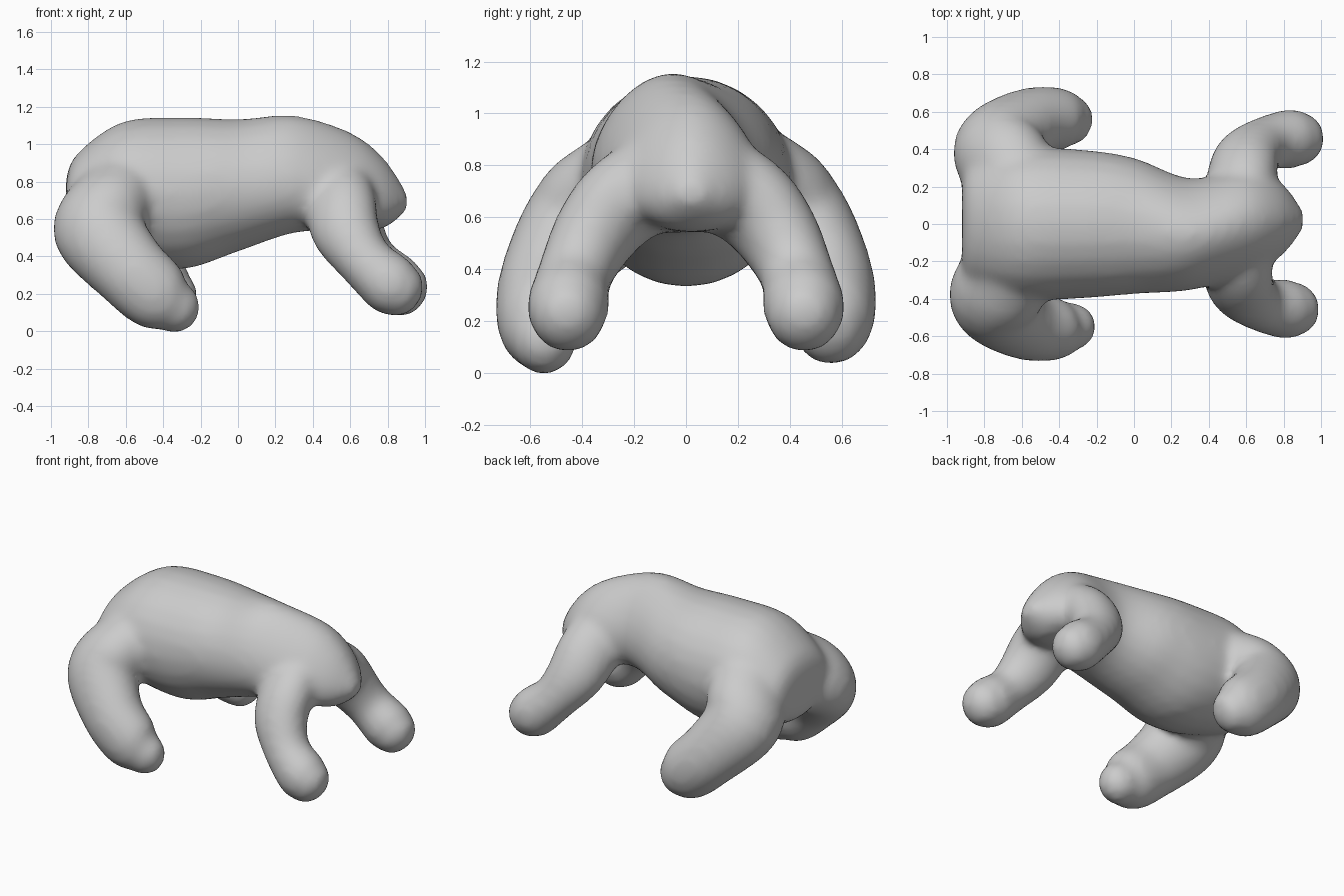
import bpy, bmesh, math
from mathutils import Vector

if "Cube" in bpy.data.objects:
    bpy.data.objects.remove(bpy.data.objects["Cube"])

SIDES = 24


def smooth_rows(rows, steps=5):
    """Catmull-Rom interpolation through rows of numbers."""
    rows = [Vector(r) for r in rows]
    pts = [rows[0]] + rows + [rows[-1]]
    out = []
    for a, b, c, d in zip(pts, pts[1:], pts[2:], pts[3:]):
        for i in range(steps):
            t = i / steps
            out.append(0.5 * (2 * b + (c - a) * t + (2 * a - 5 * b + 4 * c - d) * t * t
                              + (3 * b - a - 3 * c + d) * t ** 3))
    return out + [rows[-1]]


def loft(bm, rings):
    """Skin closed rings and cap both ends."""
    loops = [[bm.verts.new(p) for p in ring] for ring in rings]
    faces = [bm.faces.new(loops[0][::-1]), bm.faces.new(loops[-1])]
    for a, b in zip(loops, loops[1:]):
        for i in range(SIDES):
            j = (i + 1) % SIDES
            faces.append(bm.faces.new((a[i], a[j], b[j], b[i])))
    bmesh.ops.recalc_face_normals(bm, faces=faces)


def ring(centre, u, v, egg=0.0):
    """Ellipse whose +v half is narrowed by egg."""
    angles = [2 * math.pi * i / SIDES for i in range(SIDES)]
    return [centre + u * math.cos(a) * (1 - egg * math.sin(a)) + v * math.sin(a)
            for a in angles]


def add_body(bm, sections):
    """Sections along x: (x, y centre, half width, top, bottom)."""
    rings = []
    for x, y, w, top, low in smooth_rows(sections):
        egg = 0.25 * min(1, max(0, (x + 0.1) / 0.5))
        rings.append(ring(Vector((x, y, (top + low) / 2)), Vector((0, w, 0)),
                          Vector((0, 0, (top - low) / 2)), egg))
    loft(bm, rings)


def add_leg(bm, path, side, shift, dome):
    """Limb along (x, y, z, side radius, front radius), closed by a domed foot."""
    pts = smooth_rows([(x, y * side, z, a, b) for x, y, z, a, b in path])
    centres = [Vector(p[:3]) for p in pts]
    rings = []
    for i, p in enumerate(pts):
        tangent = (centres[min(i + 1, len(pts) - 1)] - centres[max(i - 1, 0)]).normalized()
        u = tangent.cross(Vector((1, 0, 1))).normalized()
        v = tangent.cross(u) * p[4]
        u *= p[3]
        centre = centres[i] + Vector(shift)
        rings.append(ring(centre, u, v))
    for k in range(1, 6):
        a = k / 5.3 * math.pi / 2
        c = math.cos(a)
        rings.append(ring(centre + tangent * p[4] * dome * math.sin(a), u * c, v * c))
    loft(bm, rings)


bm = bmesh.new()

# Barrel body tapering to the blunt neck
add_body(bm, [
    (-0.92, 0.00, 0.24, 0.82, 0.56),
    (-0.86, 0.00, 0.32, 0.95, 0.48),
    (-0.62, 0.00, 0.40, 1.12, 0.38),
    (-0.30, 0.00, 0.40, 1.145, 0.33),
    (0.00, -0.01, 0.365, 1.135, 0.425),
    (0.30, -0.055, 0.295, 1.155, 0.525),
    (0.60, 0.01, 0.275, 1.065, 0.54),
    (0.78, 0.025, 0.20, 0.925, 0.55),
    (0.905, 0.02, 0.05, 0.74, 0.65),
])

# Hind and front legs, both swept forward
hind = [(-0.62, 0.10, 0.77, 0.22, 0.26), (-0.68, 0.28, 0.67, 0.225, 0.265),
        (-0.735, 0.42, 0.55, 0.22, 0.25), (-0.58, 0.54, 0.345, 0.185, 0.21),
        (-0.42, 0.56, 0.195, 0.17, 0.195), (-0.33, 0.55, 0.135, 0.13, 0.14)]
front = [(0.54, 0.08, 0.76, 0.17, 0.20), (0.56, 0.245, 0.66, 0.17, 0.20),
         (0.59, 0.355, 0.53, 0.16, 0.185), (0.69, 0.43, 0.375, 0.145, 0.15),
         (0.82, 0.455, 0.255, 0.16, 0.165), (0.87, 0.455, 0.22, 0.145, 0.15)]
add_leg(bm, hind, -1, (-0.01, 0, -0.005), 1.0)
add_leg(bm, hind, 1, (0.01, 0, 0.02), 0.6)
add_leg(bm, front, -1, (-0.01, 0, 0), 0.85)
add_leg(bm, front, 1, (0.015, 0, 0), 0.85)

mesh = bpy.data.meshes.new("body_with_legs")
bm.to_mesh(mesh)
bm.free()
body = bpy.data.objects.new("body_with_legs", mesh)
bpy.context.collection.objects.link(body)

grey = bpy.data.materials.new("plain grey")
grey.diffuse_color = (0.6, 0.6, 0.6, 1)
grey.use_nodes = True
grey.node_tree.nodes["Principled BSDF"].inputs["Base Color"].default_value = grey.diffuse_color
mesh.materials.append(grey)

# Fuse the limbs into one skin and soften the joins
fuse = body.modifiers.new("fuse", "REMESH")
fuse.mode = "VOXEL"
fuse.voxel_size = 0.025
fuse.use_smooth_shade = True
soften = body.modifiers.new("soften", "SMOOTH")
soften.factor = 0.5
soften.iterations = 14
